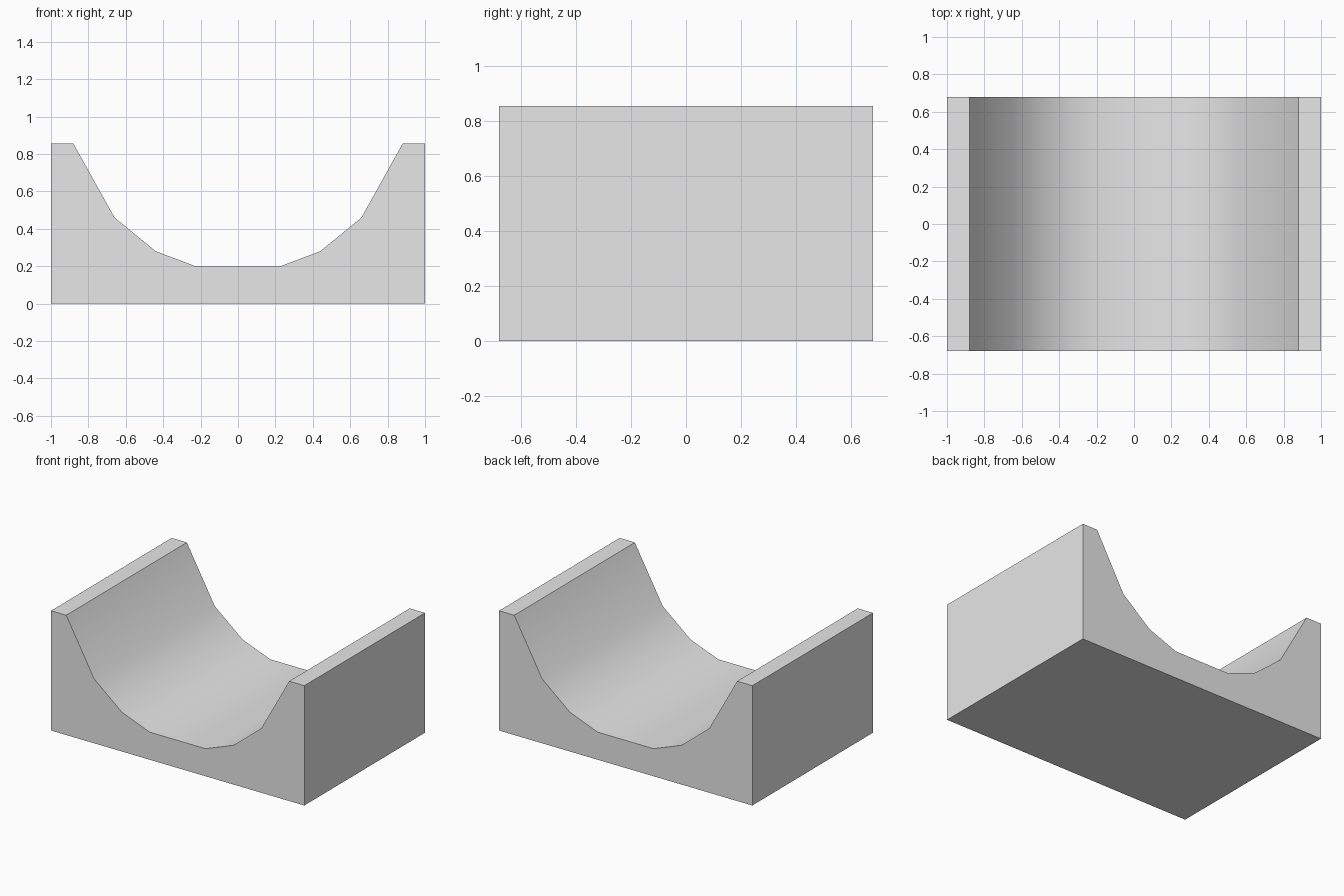
import bpy
import bmesh
from math import radians
from mathutils import Vector

cube = bpy.data.objects.get("Cube")
if cube:
    bpy.data.objects.remove(cube, do_unlink=True)

# Single plain grey
grey = bpy.data.materials.new("plain grey")
grey.use_nodes = True
colour = (0.8, 0.8, 0.8, 1)
grey.diffuse_color = colour
grey.node_tree.nodes["Principled BSDF"].inputs["Base Color"].default_value = colour

# Half of the cradle's cross-section, from the outer foot to the channel floor
HALF_DEPTH = 0.68
half = [(1, 0), (1, 0.855), (0.88, 0.855), (0.66, 0.46), (0.44, 0.28), (0.22, 0.197)]
profile = half + [(-x, z) for x, z in reversed(half)]

# Extrude the mirrored cross-section from front to back
bm = bmesh.new()
face = bm.faces.new([bm.verts.new((x, -HALF_DEPTH, z)) for x, z in profile])
extruded = bmesh.ops.extrude_face_region(bm, geom=[face], use_keep_orig=True)
back = [v for v in extruded["geom"] if isinstance(v, bmesh.types.BMVert)]
bmesh.ops.translate(bm, verts=back, vec=Vector((0, 2 * HALF_DEPTH, 0)))
bmesh.ops.recalc_face_normals(bm, faces=bm.faces)

mesh = bpy.data.meshes.new("cradle_block")
bm.to_mesh(mesh)
bm.free()
mesh.materials.append(grey)
block = bpy.data.objects.new("cradle_block", mesh)
bpy.context.collection.objects.link(block)

# Smooth channel, sharp rims and corners
bpy.ops.object.select_all(action="DESELECT")
block.select_set(True)
bpy.context.view_layer.objects.active = block
bpy.ops.object.shade_smooth_by_angle(angle=radians(40))
